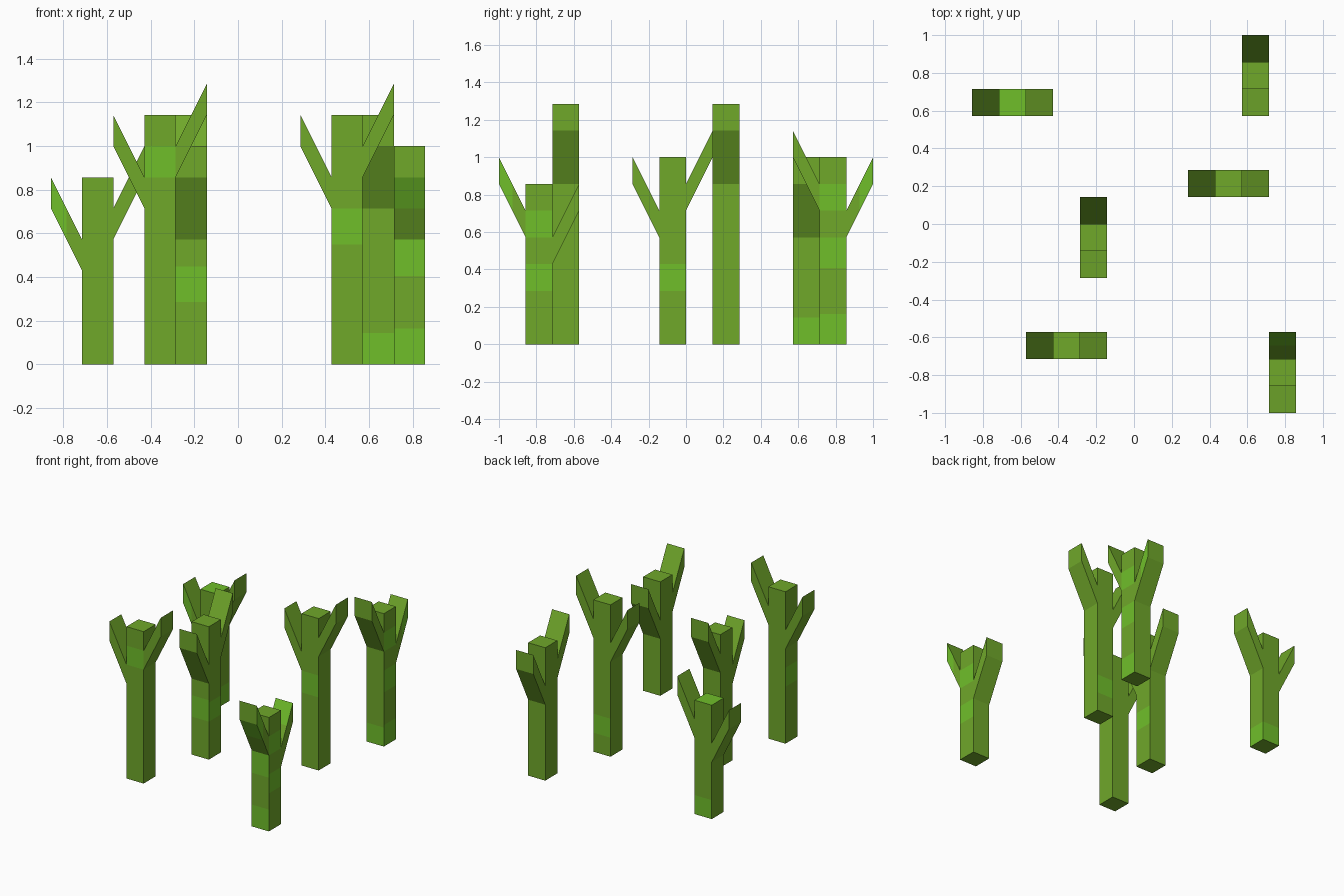
import bpy, bmesh, math
from mathutils import Vector

if "Cube" in bpy.data.objects:
    bpy.data.objects.remove(bpy.data.objects["Cube"])

U = 1 / 7  # width of a trunk


def material(name, rgb):
    lin = [((c / 255 + 0.055) / 1.055) ** 2.4 for c in rgb]
    m = bpy.data.materials.new(name)
    m.diffuse_color = (*lin, 1)
    m.use_nodes = True
    m.node_tree.nodes["Principled BSDF"].inputs["Base Color"].default_value = m.diffuse_color
    return m


GREENS = [material("cactus_green", (112, 168, 42)),
          material("light_green", (112, 191, 42))]
SIDES = {"front": Vector((0, -1, 0)), "back": Vector((0, 1, 0)),
         "left": Vector((-1, 0, 0)), "right": Vector((1, 0, 0)),
         "top": Vector((0, 0, 1))}


def tube(name, rings, patches, level_of, drop=False):
    """Stack of four-cornered rings; faces inside a listed (side, from, to) are light."""
    bm = bmesh.new()
    loops = [[bm.verts.new(p) for p in ring] for ring in rings]
    for a, b in zip(loops, loops[1:]):
        for i in range(4):
            j = (i + 1) % 4
            bm.faces.new((a[i], a[j], b[j], b[i]))
    first = bm.faces.new(loops[0])
    bm.faces.new(loops[-1])
    bmesh.ops.recalc_face_normals(bm, faces=bm.faces)
    bm.normal_update()
    for f in bm.faces:
        level = level_of(f.calc_center_median())
        f.material_index = int(any(f.normal.dot(SIDES[s]) > 0.8 and lo < level < hi
                                   for s, lo, hi in patches))
    if drop:  # hidden cap where an arm meets the trunk
        bmesh.ops.delete(bm, geom=[first], context="FACES_ONLY")
    me = bpy.data.meshes.new(name)
    bm.to_mesh(me)
    bm.free()
    for m in GREENS:
        me.materials.append(m)
    bpy.context.collection.objects.link(bpy.data.objects.new(name, me))


def cactus(n, x, y, height, low_side, trunk=(), low=(), high=()):
    base = Vector((x, y, 0)) * U
    h = U / 2
    # trunk, cut at the edges of its patches
    cuts = {0, height} | {z for p in trunk for z in p[1:] if 0 < z < height}
    rings = [[base + Vector((sx * h, sy * h, z * U))
              for sx, sy in ((-1, -1), (1, -1), (1, 1), (-1, 1))]
             for z in sorted(cuts)]
    tube(f"trunk_{n}", rings, trunk, lambda c: c.z / U)
    # two slanted arms, the second one unit higher
    out = SIDES[low_side]
    for name, d, z0, patches in (("low_arm", out, height - 3, low),
                                 ("high_arm", -out, height - 2, high)):
        side = Vector((-d.y, d.x, 0)) * h
        up = Vector((0, 0, U))
        rings = []
        for k in range(3):
            o = base + d * (h + k * h) + up * (z0 + k)
            rings.append([o - side, o + side, o + side + up, o - side + up])
        tube(f"{name}_{n}", rings, patches,
             lambda c: ((c - base).dot(d) - h) / U, True)


# position in units, height, side of the lower arm, light patches
TIP = (0.5, 0.9)  # outer half of an arm
cactus(1, -4.5, 4.5, 6, "left",
       trunk=[("top", 5.9, 6.1), ("right", 0, 1), ("back", 0, 1)],
       low=[("front", *TIP)])
cactus(2, 4.5, 5.5, 7, "back",
       trunk=[("front", 0, 1), ("right", 0, 1.13), ("right", 2.85, 4),
              ("right", 5, 6)],
       low=[("right", *TIP)])
cactus(3, 3.5, 1.5, 8, "left", trunk=[("front", 3.85, 5), ("back", 1, 2)])
cactus(4, -1.5, -0.5, 7, "front",
       trunk=[("front", 2, 3.13), ("right", 2, 3)])
cactus(5, -2.5, -4.5, 8, "left", trunk=[("front", 6, 7), ("left", 3, 4)])
cactus(6, 5.5, -5.5, 6, "back",
       trunk=[("front", 0, 1.15), ("front", 2.83, 4), ("right", 2, 3),
              ("right", 4, 5)],
       low=[("front", *TIP)], high=[("front", *TIP), ("right", *TIP)])
